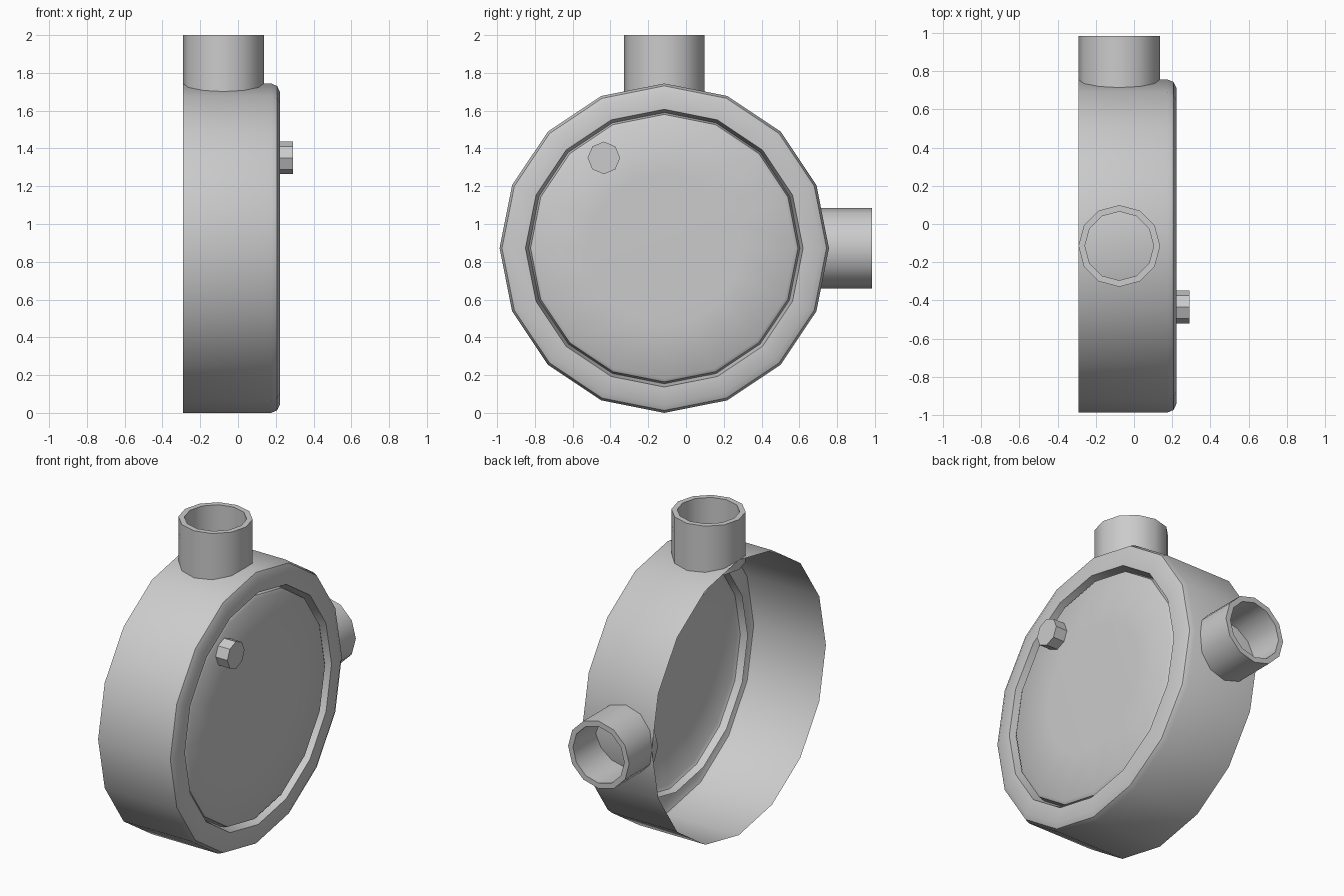
import bpy, bmesh, math
from mathutils import Matrix

if "Cube" in bpy.data.objects:
    bpy.data.objects.remove(bpy.data.objects["Cube"])

CY, CZ = -0.115, 0.872      # centre of the round body
R = 0.872
PX = -0.077                 # pipe axis position in x
TO_X = Matrix.Rotation(math.pi / 2, 4, 'Y')
TO_Y = Matrix.Rotation(-math.pi / 2, 4, 'X')


def lathe(name, profile, sides, matrix):
    """Revolve (radius, height) points around local z, then place by matrix."""
    bm = bmesh.new()
    rings = []
    for r, h in profile:
        if r == 0:
            rings.append([bm.verts.new((0, 0, h))] * sides)
            continue
        rings.append([bm.verts.new((r * math.cos(2 * math.pi * i / sides),
                                    r * math.sin(2 * math.pi * i / sides), h))
                      for i in range(sides)])
    for a, b in zip(rings, rings[1:]):
        for i in range(sides):
            k = (i + 1) % sides
            loop = list(dict.fromkeys((a[i], a[k], b[k], b[i])))
            bm.faces.new(loop)
    bm.transform(matrix)
    mesh = bpy.data.meshes.new(name)
    bm.to_mesh(mesh)
    bm.free()
    mesh.shade_smooth()
    mesh.set_sharp_from_angle(angle=math.radians(35))
    obj = bpy.data.objects.new(name, mesh)
    bpy.context.collection.objects.link(obj)
    return obj


# Round housing: open back, rounded front rim, groove and slightly domed lid
lathe("housing", [(R, -0.29), (R, 0.175), (R - 0.013, 0.207), (R - 0.045, 0.222),
                  (0.735, 0.222), (0.718, 0.15), (0.708, 0.195), (0.69, 0.207),
                  (0.4, 0.213), (0, 0.216)],
      16, Matrix.Translation((0, CY, CZ)) @ TO_X)

# Two hollow pipe stubs: profile measured from the housing axis
pipe = [(0.214, 0.81), (0.214, 1.0), (0.214, 1.1), (0.18, 1.1), (0.18, 0.81)]
lathe("top_pipe", [(r, h + 0.028 if h > 1.05 else h) for r, h in pipe],
      12, Matrix.Translation((PX, CY, CZ)))
lathe("side_pipe", pipe, 12, Matrix.Translation((PX, CY, CZ)) @ TO_Y)

# Small octagonal stud on the lid
lathe("lid_stud", [(0.086, 0.19), (0.086, 0.29), (0, 0.29)],
      8, Matrix.Translation((0, -0.435, 1.35)) @ TO_X)
